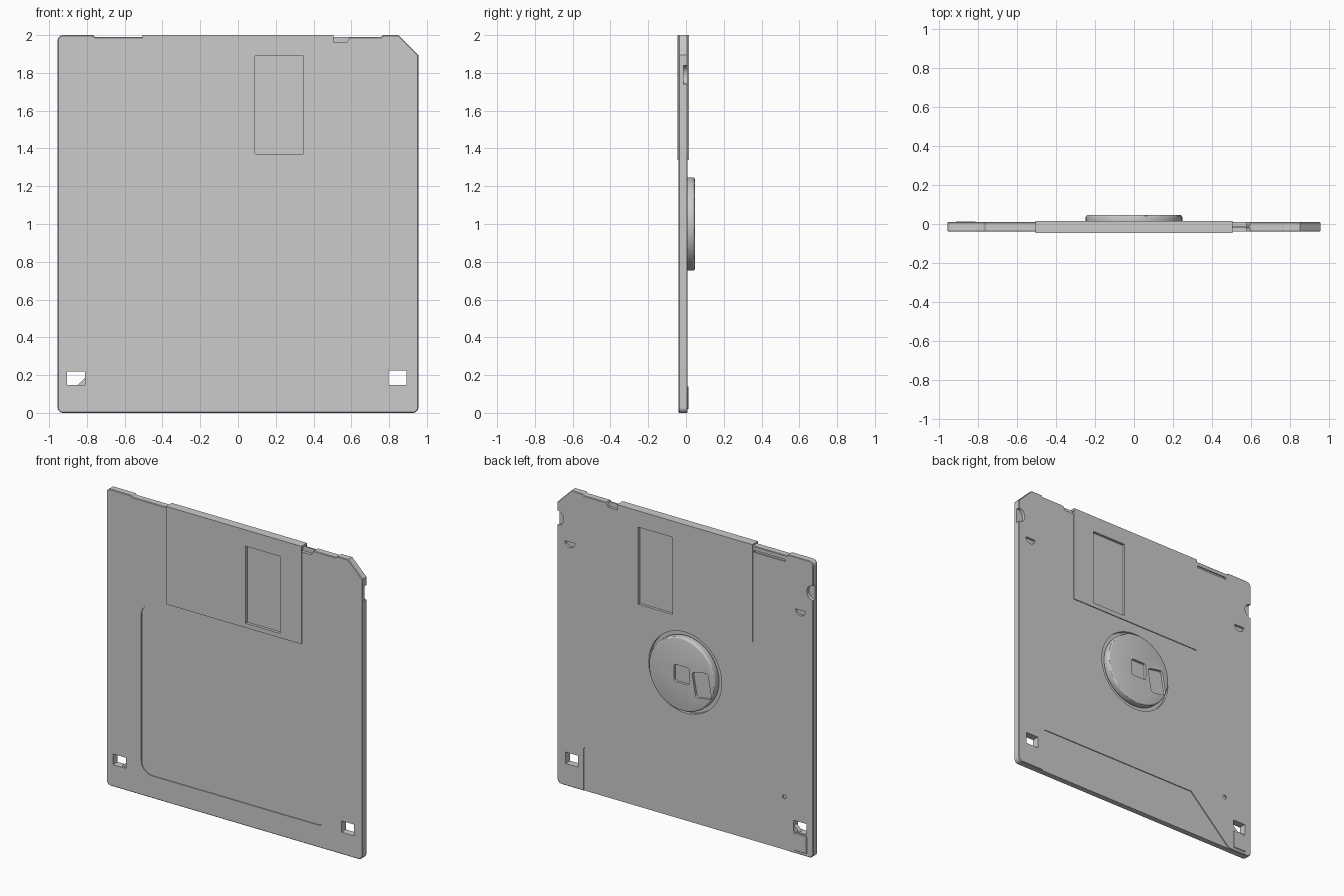
import bpy, bmesh, math
from mathutils import Vector

if "Cube" in bpy.data.objects:
    bpy.data.objects.remove(bpy.data.objects["Cube"])

FRONT, BACK = -0.039, 0.009      # shell faces in y


def rounded(points, steps=6):
    """Polygon from (x, z, radius) corners, rounding each corner."""
    out = []
    n = len(points)
    for i, (x, z, r) in enumerate(points):
        p = Vector((x, z))
        if r == 0:
            out.append(p)
            continue
        a = Vector(points[i - 1][:2]) - p
        b = Vector(points[(i + 1) % n][:2]) - p
        half = a.angle(b) / 2
        t = r / math.tan(half)
        c = p + (a.normalized() + b.normalized()).normalized() * (r / math.sin(half))
        v0, v1 = p + a.normalized() * t - c, p + b.normalized() * t - c
        for k in range(steps + 1):
            d = v0.lerp(v1, k / steps)
            out.append(c + d.normalized() * r)
    return out


def rect(x0, x1, z0, z1, r=0.0):
    return rounded([(x0, z0, r), (x1, z0, r), (x1, z1, r), (x0, z1, r)])


def arc(cx, cz, r, a0=0, a1=360, n=32):
    full = a1 - a0 == 360
    return [(cx + r * math.cos(math.radians(a0 + (a1 - a0) * k / n)),
             cz + r * math.sin(math.radians(a0 + (a1 - a0) * k / n)))
            for k in range(n if full else n + 1)]


def prism(name, outline, y0, y1, bevel=0.0, segments=1):
    """Extrude an x-z outline from y0 to y1."""
    bm = bmesh.new()
    f = bm.faces.new([bm.verts.new((p[0], y0, p[1])) for p in outline])
    ext = bmesh.ops.extrude_face_region(bm, geom=[f])
    verts = [v for v in ext['geom'] if isinstance(v, bmesh.types.BMVert)]
    bmesh.ops.translate(bm, vec=(0, y1 - y0, 0), verts=verts)
    bmesh.ops.recalc_face_normals(bm, faces=bm.faces)
    mesh = bpy.data.meshes.new(name)
    bm.to_mesh(mesh)
    bm.free()
    ob = bpy.data.objects.new(name, mesh)
    bpy.context.collection.objects.link(ob)
    if bevel:
        m = ob.modifiers.new("bevel", 'BEVEL')
        m.width, m.segments, m.limit_method = bevel, segments, 'ANGLE'
        m.angle_limit = math.radians(50)
        apply(ob, m)
    return ob


def apply(ob, mod):
    bpy.context.view_layer.objects.active = ob
    bpy.ops.object.modifier_apply(modifier=mod.name)


def cut(ob, outline, y0, y1):
    c = prism("cutter", outline, y0, y1)
    c.hide_render = True
    m = ob.modifiers.new("cut", 'BOOLEAN')
    m.operation, m.solver, m.object = 'DIFFERENCE', 'EXACT', c
    apply(ob, m)
    bpy.data.objects.remove(c)


def smooth(ob):
    bpy.ops.object.select_all(action='DESELECT')
    ob.select_set(True)
    bpy.context.view_layer.objects.active = ob
    bpy.ops.object.shade_smooth_by_angle(angle=math.radians(30))


# shell with clipped corner and a lowered top edge where the shutter slides
shell = prism("shell", rounded([
    (-0.955, 0, 0.03), (0.955, 0, 0.03), (0.955, 1.895, 0), (0.85, 2, 0),
    (0.765, 2, 0), (0.76, 1.99, 0), (-0.76, 1.99, 0), (-0.765, 2, 0),
    (-0.955, 2, 0.03)]), FRONT, BACK, bevel=0.004)

window = rect(0.09, 0.346, 1.37, 1.89)
notch = [(0.5, 1.96), (0.575, 1.96), (0.605, 2.01), (0.5, 2.01)]

# front: label recess, shutter opening, top notch
cut(shell, rect(-0.695, 0.695, 0.15, 1.3, 0.08), FRONT - 0.02, FRONT + 0.006)
cut(shell, window, FRONT - 0.02, FRONT + 0.012)
cut(shell, notch, FRONT - 0.02, FRONT + 0.02)

# back: label wrap recess, shutter opening, hub well, top notch and slot
wrap = rounded([(0.76, -0.05, 0), (0.76, 0.3, 0.03), (-0.465, 0.3, 0),
                (-0.83, -0.05, 0)])
back_pockets = [(wrap, 0.006), (window, 0.012), (arc(0, 1, 0.272, n=64), 0.02),
                (notch, 0.018), (rect(-0.75, -0.515, 1.948, 1.962), 0.008),
                (arc(-0.74, 0.36, 0.014, n=12), 0.008)]
for s in (-1, 1):
    back_pockets.append((arc(s * 0.957, 1.79, 0.05), 0.022))
    back_pockets.append((arc(s * 0.86, 1.65, 0.038, 180, 360, 16), 0.015))
for outline, depth in back_pockets:
    cut(shell, outline, BACK - depth, BACK + 0.03)

# through holes in the lower corners, and the channel of the sliding tab
cut(shell, rect(0.798, 0.893, 0.148, 0.225), -0.1, 0.1)
cut(shell, rect(-0.905, -0.81, 0.148, 0.22), -0.1, 0.1)
smooth(shell)

# folded sheet shutter: front plate, back plate and top strip
for name, y0, y1 in (("shutter_front", -0.046, FRONT), ("shutter_back", BACK, 0.015)):
    plate = prism(name, rect(-0.505, 0.505, 1.34, 2.0), y0, y1)
    cut(plate, window, y0 - 0.02, y1 + 0.02)
prism("shutter_top", rect(-0.505, 0.505, 1.985, 2.0), FRONT, BACK)

# metal hub with drive holes
hub = prism("hub", arc(0, 1, 0.247, n=64), -0.008, 0.047, bevel=0.012, segments=3)
cut(hub, rect(-0.058, 0.058, 0.942, 1.058, 0.015), 0.03, 0.06)
slot = [Vector((p[0], p[1])) for p in rect(-0.06, 0.06, -0.085, 0.085, 0.02)]
tilt = math.radians(-10)
slot = [(p.x * math.cos(tilt) - p.y * math.sin(tilt) - 0.15,
         p.x * math.sin(tilt) + p.y * math.cos(tilt) + 0.965) for p in slot]
cut(hub, slot, 0.03, 0.06)
smooth(hub)

# write-protect tab with a raised grip; its corner peeks into the hole
prism("protect_tab", [(-0.905, 0.03), (-0.81, 0.03), (-0.81, 0.185),
                      (-0.85, 0.147), (-0.905, 0.147)], -0.025, 0.006)
prism("protect_tab_grip", rect(-0.91, -0.81, 0.02, 0.14, 0.01), 0.005, 0.014, bevel=0.003)
